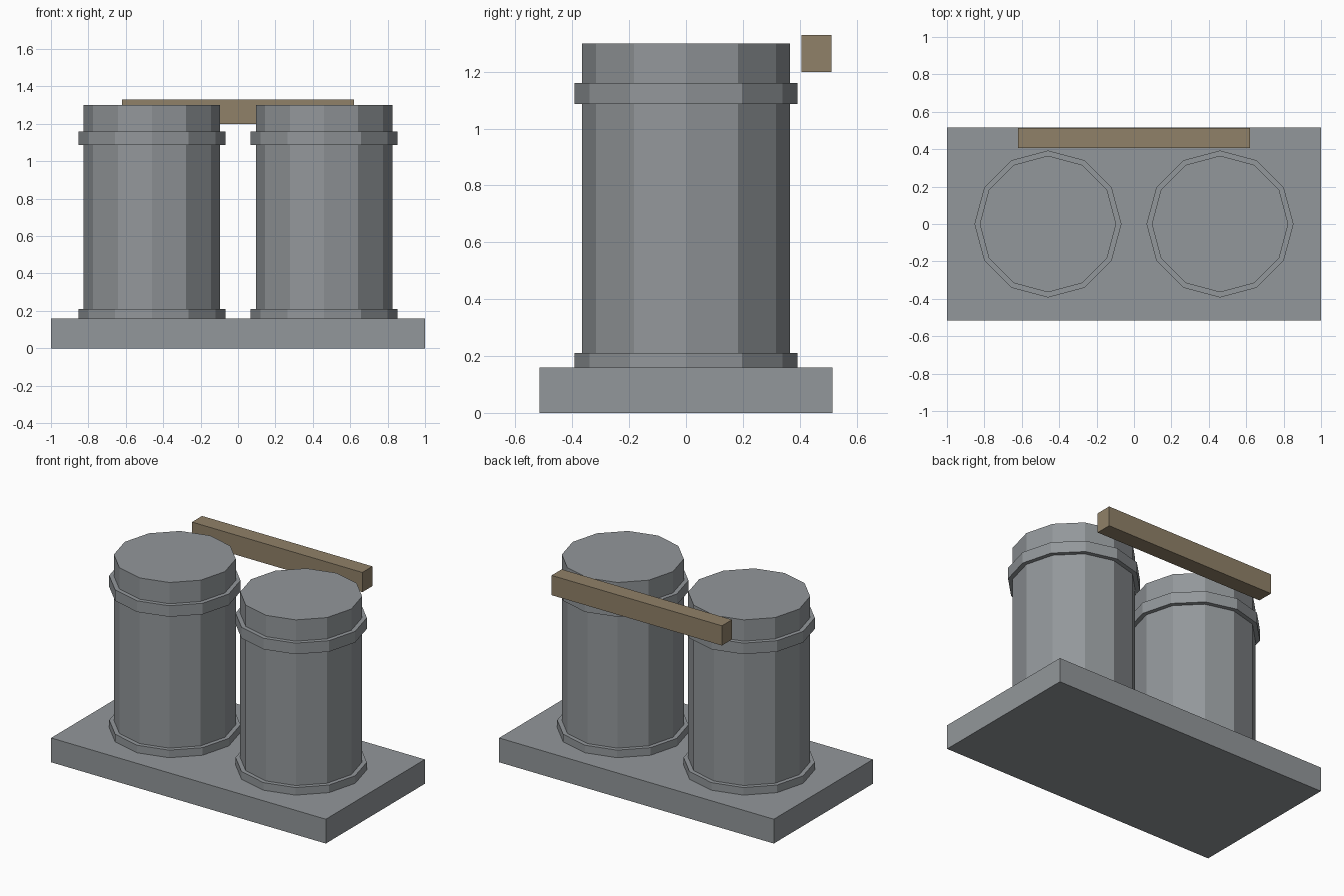
import bpy, math

if "Cube" in bpy.data.objects:
    bpy.data.objects.remove(bpy.data.objects["Cube"])


def material(name, rgb):
    m = bpy.data.materials.new(name)
    m.diffuse_color = (*rgb, 1.0)
    m.use_nodes = True
    m.node_tree.nodes["Principled BSDF"].inputs["Base Color"].default_value = m.diffuse_color
    return m


grey = material("steel grey", (0.29, 0.31, 0.325))
brown = material("weathered brown", (0.28, 0.22, 0.14))


def box(name, x, y, z, mat):
    """Box from (min, max) ranges on each axis."""
    centre = [(a + b) / 2 for a, b in (x, y, z)]
    bpy.ops.mesh.primitive_cube_add(size=1, location=centre)
    ob = bpy.context.object
    ob.name = name
    ob.scale = [b - a for a, b in (x, y, z)]
    bpy.ops.object.transform_apply(location=False, rotation=False, scale=True)
    ob.data.materials.append(mat)


def drum(name, x, radius, z0, z1, mat):
    """Upright 12-sided cylinder with a corner pointing along x."""
    bpy.ops.mesh.primitive_cylinder_add(vertices=12, radius=radius, depth=z1 - z0,
                                        location=(x, 0, (z0 + z1) / 2))
    ob = bpy.context.object
    ob.name = name
    ob.data.materials.append(mat)


# Base slab
box("base_slab", (-1, 1), (-0.515, 0.515), (0, 0.16), grey)

# Two tanks, each with a foot ring and an upper band
for side, x in (("left", -0.46), ("right", 0.46)):
    drum(side + "_tank", x, 0.365, 0.16, 1.30, grey)
    drum(side + "_foot_ring", x, 0.393, 0.16, 0.21, grey)
    drum(side + "_upper_band", x, 0.393, 1.087, 1.16, grey)

# Rail behind the tanks
box("rear_rail", (-0.62, 0.62), (0.407, 0.512), (1.20, 1.33), brown)
